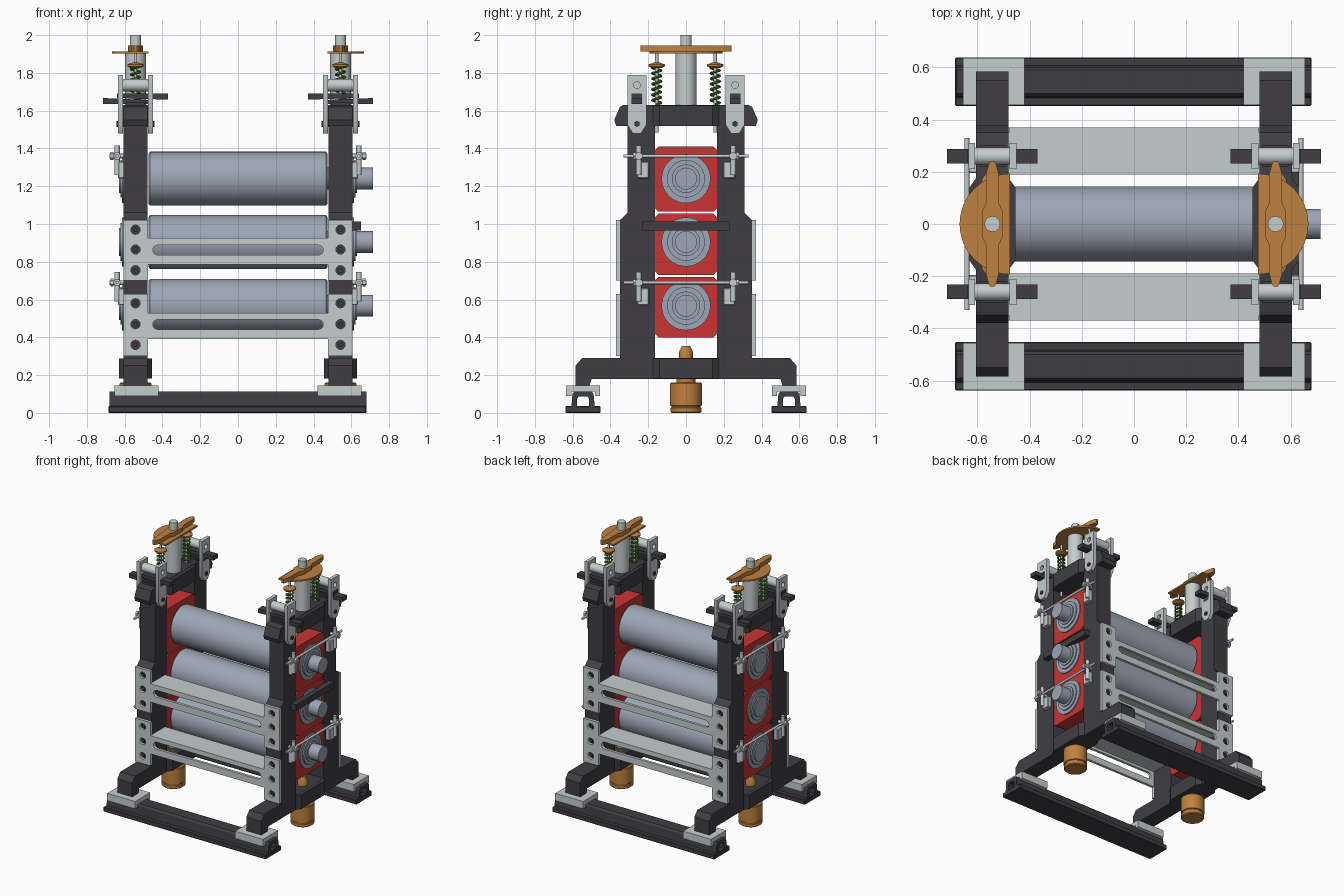
import bpy, bmesh, math
from mathutils import Matrix

if "Cube" in bpy.data.objects:
    bpy.data.objects.remove(bpy.data.objects["Cube"])

def material(name, c):
    m = bpy.data.materials.new(name)
    m.diffuse_color = (*c, 1)
    m.use_nodes = True
    m.node_tree.nodes["Principled BSDF"].inputs["Base Color"].default_value = m.diffuse_color
    return m

DARK = material("dark_iron", (0.05, 0.048, 0.056))
LIGHT = material("light_grey", (0.56, 0.61, 0.61))
STEEL = material("roll_steel", (0.33, 0.38, 0.46))
RED = material("red_chock", (0.60, 0.035, 0.035))
ORANGE = material("orange_bronze", (0.52, 0.22, 0.05))
GREEN = material("spring_green", (0.07, 0.24, 0.02))

def finish(name, bm, mat):
    bmesh.ops.remove_doubles(bm, verts=bm.verts, dist=1e-5)
    bmesh.ops.recalc_face_normals(bm, faces=bm.faces)
    me = bpy.data.meshes.new(name)
    bm.to_mesh(me)
    bm.free()
    me.materials.append(mat)
    ob = bpy.data.objects.new(name, me)
    bpy.context.collection.objects.link(ob)
    return ob

def box(name, x, y, z, mat, bevel=0):
    """Box from (min, max) ranges."""
    bm = bmesh.new()
    bmesh.ops.create_cube(bm, size=1)
    for v in bm.verts:
        v.co = [r[0] + (r[1] - r[0]) * (c + 0.5) for r, c in zip((x, y, z), v.co)]
    if bevel:
        bmesh.ops.bevel(bm, geom=bm.edges[:], offset=bevel, segments=1, affect='EDGES')
    return finish(name, bm, mat)

def curve_mesh(cu):
    ob = bpy.data.objects.new("temp", cu)
    bpy.context.collection.objects.link(ob)
    me = bpy.data.meshes.new_from_object(ob.evaluated_get(bpy.context.evaluated_depsgraph_get()))
    bm = bmesh.new()
    bm.from_mesh(me)
    bpy.data.objects.remove(ob)
    bpy.data.curves.remove(cu)
    bpy.data.meshes.remove(me)
    return bm

def prism(name, loops, a, b, axis, mat):
    """Outline plus holes, extruded from a to b along an axis."""
    cu = bpy.data.curves.new("temp", 'CURVE')
    cu.dimensions, cu.fill_mode, cu.extrude = '2D', 'BOTH', abs(b - a) / 2
    for pts in loops:
        s = cu.splines.new('POLY')
        s.points.add(len(pts) - 1)
        for p, (u, v) in zip(s.points, pts):
            p.co = (u, v, 0, 1)
        s.use_cyclic_u = True
    bm = curve_mesh(cu)
    for v in bm.verts:
        u, w, d = v.co
        d += (a + b) / 2
        v.co = {'x': (d, u, w), 'y': (u, d, w), 'z': (u, w, d)}[axis]
    return finish(name, bm, mat)

def lathe(name, prof, origin, axis, mat, seg=32):
    """Turned solid from (radius, height) pairs along an axis."""
    bm = bmesh.new()
    rings = [[bm.verts.new((r * math.cos(2 * math.pi * i / seg), r * math.sin(2 * math.pi * i / seg), h))
              for i in range(seg)] for r, h in prof]
    for p, q in zip(rings, rings[1:]):
        for i in range(seg):
            j = (i + 1) % seg
            bm.faces.new((p[i], p[j], q[j], q[i]))
    bm.faces.new(rings[0])
    bm.faces.new(rings[-1])
    rot = {'x': Matrix.Rotation(math.pi / 2, 4, 'Y'), 'y': Matrix.Rotation(-math.pi / 2, 4, 'X'),
           'z': Matrix()}[axis]
    bm.transform(Matrix.Translation(origin) @ rot)
    return finish(name, bm, mat)

def rod(name, r, a, b, origin, axis, mat, seg=16):
    return lathe(name, [(r, min(a, b)), (r, max(a, b))], origin, axis, mat, seg)

def circle(u, v, r, n=16, a0=0, a1=2 * math.pi):
    return [(u + r * math.cos(a0 + (a1 - a0) * i / n), v + r * math.sin(a0 + (a1 - a0) * i / n)) for i in range(n)]

def mirrored(half):
    return half + [(-u, v) for u, v in reversed(half)]

CX = 0.5425                       # housing centre in x
ROLLS = ((0.567, 0.40, 0.72), (0.905, 0.73, 1.055), (1.24, 1.065, 1.41))

# Rolls with stepped ends; drive shafts on the right only
for zc, lo, hi in ROLLS:
    lathe("roll", [(0.13, -0.475), (0.143, -0.465), (0.143, 0.465), (0.13, 0.475)], (0, 0, zc), 'x', STEEL, 64)
    rod("drive_shaft", 0.058, 0.4, 0.715, (0, 0, zc), 'x', STEEL, 32)

for s, side in ((-1, "left"), (1, "right")):
    X = s * CX
    def xr(a, b):                 # x range measured outward from the middle
        return tuple(sorted((s * a, s * b)))

    # Housing frame with window
    outer = mirrored([(0.50, 0.18), (0.51, 0.145), (0.585, 0.145), (0.585, 0.25), (0.55, 0.29), (0.35, 0.29),
                      (0.35, 1.02), (0.31, 1.06), (0.31, 1.52), (0.37, 1.52), (0.38, 1.55), (0.35, 1.62), (0.33, 1.63)])
    window = mirrored([(0.165, 0.29), (0.165, 1.52)])
    prism(side + "_housing", [outer, window], X - 0.0625, X + 0.0625, 'x', DARK)
    # Thickened middles of the top and bottom beams
    octo = [(X + a * 0.088, b * 0.13) for a, b in ((-1, -1), (-1, 1))]
    bulge = [(X - 0.088, -0.14), (X - 0.063, -0.175), (X + 0.063, -0.175), (X + 0.088, -0.14),
             (X + 0.088, 0.14), (X + 0.063, 0.175), (X - 0.063, 0.175), (X - 0.088, 0.14)]
    prism(side + "_top_beam", [bulge], 1.52, 1.628, 'z', DARK)
    prism(side + "_bottom_beam", [bulge], 0.181, 0.289, 'z', DARK)

    # Red bearing chocks with stepped bearing rings
    for zc, lo, hi in ROLLS:
        ch = mirrored([(0.145, lo), (0.165, lo + 0.02), (0.165, hi - 0.02), (0.145, hi)])
        prism(side + "_chock", [ch], X - 0.062, X + 0.062, 'x', RED)
        for r, e in ((0.13, 0.613), (0.10, 0.622), (0.075, 0.63)):
            lathe(side + "_bearing_ring", [(r, min(s * 0.5, s * e)), (r, max(s * 0.5, s * e))],
                  (0, 0, zc), 'x', STEEL, 32)

    # Bottom hydraulic cylinder and its plunger tip
    lathe(side + "_hydraulic_cylinder", [(0.075, 0), (0.082, 0.006), (0.082, 0.026), (0.076, 0.03), (0.076, 0.036),
          (0.084, 0.04), (0.084, 0.155), (0.08, 0.16), (0.05, 0.161), (0.05, 0.19)], (X, 0, 0), 'z', ORANGE)
    lathe(side + "_plunger_tip", [(0.036, 0.285), (0.036, 0.325), (0.02, 0.355)], (X, 0, 0), 'z', ORANGE)

    # Screw-down spindle, half-disc dial and crossbar
    lathe(side + "_screw", [(0.055, 1.6), (0.055, 1.91), (0.03, 1.912), (0.03, 2.0)], (X, 0, 0), 'z', LIGHT)
    dial = circle(0.475, 0, 0.193, 24, -math.pi / 2, math.pi / 2) + [(0.475, 0.193)]
    prism(side + "_dial", [[(s * u, v) for u, v in dial]], 1.902, 1.914, 'z', ORANGE)
    bar = [(X + p * a, q * b) for p, q, h in ((1, 1, 0), (-1, 1, 1), (-1, -1, 0), (1, -1, 1))
           for a, b in ((0.04, 0.05), (0.025, 0.08), (0.025, 0.19), (0.014, 0.23), (0.008, 0.24))[::-1 if h else 1]]
    prism(side + "_crossbar", [bar], 1.912, 1.945, 'z', ORANGE)

    for t in (-1, 1):
        # Balance spring, cap and rod
        Y = t * 0.155
        cu = bpy.data.curves.new("temp", 'CURVE')
        cu.dimensions, cu.bevel_depth, cu.bevel_resolution, cu.use_fill_caps = '3D', 0.0065, 1, True
        sp = cu.splines.new('POLY')
        n = 7 * 14
        sp.points.add(n)
        for i, p in enumerate(sp.points):
            a = 2 * math.pi * i / 14
            p.co = (X + 0.024 * math.cos(a), Y + 0.024 * math.sin(a), 1.634 + 0.2 * i / n, 1)
        finish(side + "_spring", curve_mesh(cu), GREEN)
        lathe(side + "_spring_cap", [(0.025, 1.825), (0.043, 1.835), (0.043, 1.845), (0.015, 1.855)],
              (X, Y, 0), 'z', ORANGE, 24)
        rod(side + "_spring_rod", 0.009, 1.485, 1.91, (X, Y, 0), 'z', LIGHT, 12)

        # Clamp cheek plates, pin, bolt and pair of wedges
        Y = t * 0.26
        cheek = [(Y + u, v) for u, v in mirrored([(0.022, 1.48), (0.05, 1.525), (0.05, 1.79)])]
        for e in (-1, 1):
            prism(side + "_clamp_cheek", [cheek, circle(Y, 1.735, 0.018)], X + e * 0.066, X + e * 0.092, 'x', LIGHT)
        rod(side + "_clamp_pin", 0.033, X - 0.07, X + 0.07, (0, Y, 1.735), 'x', LIGHT, 24)
        rod(side + "_clamp_bolt", 0.016, X - 0.1, X + 0.1, (0, Y, 1.53), 'x', DARK, 6)
        box(side + "_clamp_block", (X - 0.05, X + 0.05), (Y - 0.04, Y + 0.04), (1.62, 1.645), DARK)
        prism(side + "_lower_wedge", [[(s * u, v) for u, v in ((0.716, 1.635), (0.716, 1.667), (0.45, 1.655), (0.45, 1.635))]],
              Y - 0.028, Y + 0.028, 'y', DARK)
        prism(side + "_upper_wedge", [[(s * u, v) for u, v in ((0.37, 1.658), (0.37, 1.69), (0.64, 1.69), (0.64, 1.668))]],
              Y - 0.028, Y + 0.028, 'y', DARK)

        # Foot clamp gripping the rail (inverted channel)
        Y = t * 0.545
        chan = [(Y + u, v) for u, v in mirrored([(0.062, 0.112), (0.062, 0.09), (0.09, 0.09), (0.09, 0.146)])]
        prism(side + "_foot_clamp", [chan], s * 0.42, s * 0.655, 'x', LIGHT)

    # Chock keeper rods with brackets and studs
    for z in (1.36, 0.69):
        rod(side + "_keeper_rod", 0.009, -0.33, 0.33, (s * 0.64, 0, z), 'y', LIGHT, 12)
        for t in (-1, 1):
            box(side + "_keeper_block", xr(0.6, 0.635), sorted((t * 0.195, t * 0.26)), (z - 0.12, z - 0.03), LIGHT, 0.005)
            rod(side + "_keeper_post", 0.014, z - 0.10, z + 0.055, (s * 0.64, t * 0.25, 0), 'z', LIGHT, 12)
            rod(side + "_keeper_stud", 0.012, s * 0.6, s * 0.68, (0, t * 0.25, z), 'x', LIGHT, 12)
            rod(side + "_keeper_nut", 0.022, s * 0.66, s * 0.675, (0, t * 0.25, z), 'x', LIGHT, 6)
            rod(side + "_keeper_rod_nut", 0.02, t * 0.265, t * 0.28, (s * 0.64, 0, z), 'y', LIGHT, 6)

# Dark keeper bar across the drive side
box("middle_keeper_bar", (0.6, 0.65), (-0.23, 0.23), (0.965, 1.012), DARK)

for t, face in ((-1, "front"), (1, "back")):
    # Slotted tie frames with bolt holes and a shelf behind
    for lo, hi, b0, b1, holes in ((0.30, 0.63, 0.392, 0.53, (0.36, 0.47, 0.58)),
                                  (0.70, 1.02, 0.785, 0.925, (0.755, 0.865, 0.97))):
        outer = [(-0.606, lo), (-0.477, lo), (-0.477, b0), (0.477, b0), (0.477, lo), (0.606, lo),
                 (0.606, hi), (0.477, hi), (0.477, b1), (-0.477, b1), (-0.477, hi), (-0.606, hi)]
        zs = (b0 + b1) / 2 + 0.007
        slot = (circle(0.425, zs, 0.026, 8, -math.pi / 2, math.pi / 2) + [(0.425, zs + 0.026)]
                + circle(-0.425, zs, 0.026, 8, math.pi / 2, 1.5 * math.pi) + [(-0.425, zs - 0.026)])
        rounds = [circle(x, z, 0.025, 12) for x in (-CX, CX) for z in holes]
        prism(face + "_tie_frame", [outer, slot] + rounds, t * 0.35, t * 0.37, 'y', LIGHT)
        box(face + "_tie_shelf", (-0.48, 0.48), sorted((t * 0.19, t * 0.355)), (b1 - 0.016, b1 - 0.001), LIGHT)
        for x in (-CX, CX):
            for z in holes:
                rod(face + "_frame_bolt", 0.014, t * 0.34, t * 0.366, (x, 0, z), 'y', DARK, 6)

    # Floor rails: base strip and hollow arched top
    Y = t * 0.545
    box(face + "_rail_base", (-0.685, 0.68), (Y - 0.093, Y + 0.093), (0, 0.036), DARK, 0.004)
    arch = [(Y + u, v) for u, v in mirrored([(0.032, 0.03), (0.032, 0.075), (0.022, 0.088)])[:3]]
    arch += [(Y + u, v) for u, v in ((-0.022, 0.088), (-0.032, 0.075), (-0.032, 0.03), (-0.062, 0.03), (-0.056, 0.1),
                                     (-0.045, 0.114), (0.045, 0.114), (0.056, 0.1), (0.062, 0.03))]
    prism(face + "_rail_top", [arch], -0.68, 0.68, 'x', DARK)

# Smooth round surfaces, keep hard edges
bpy.ops.object.select_all(action='SELECT')
bpy.context.view_layer.objects.active = bpy.context.collection.objects[0]
bpy.ops.object.shade_smooth_by_angle(angle=math.radians(32))
